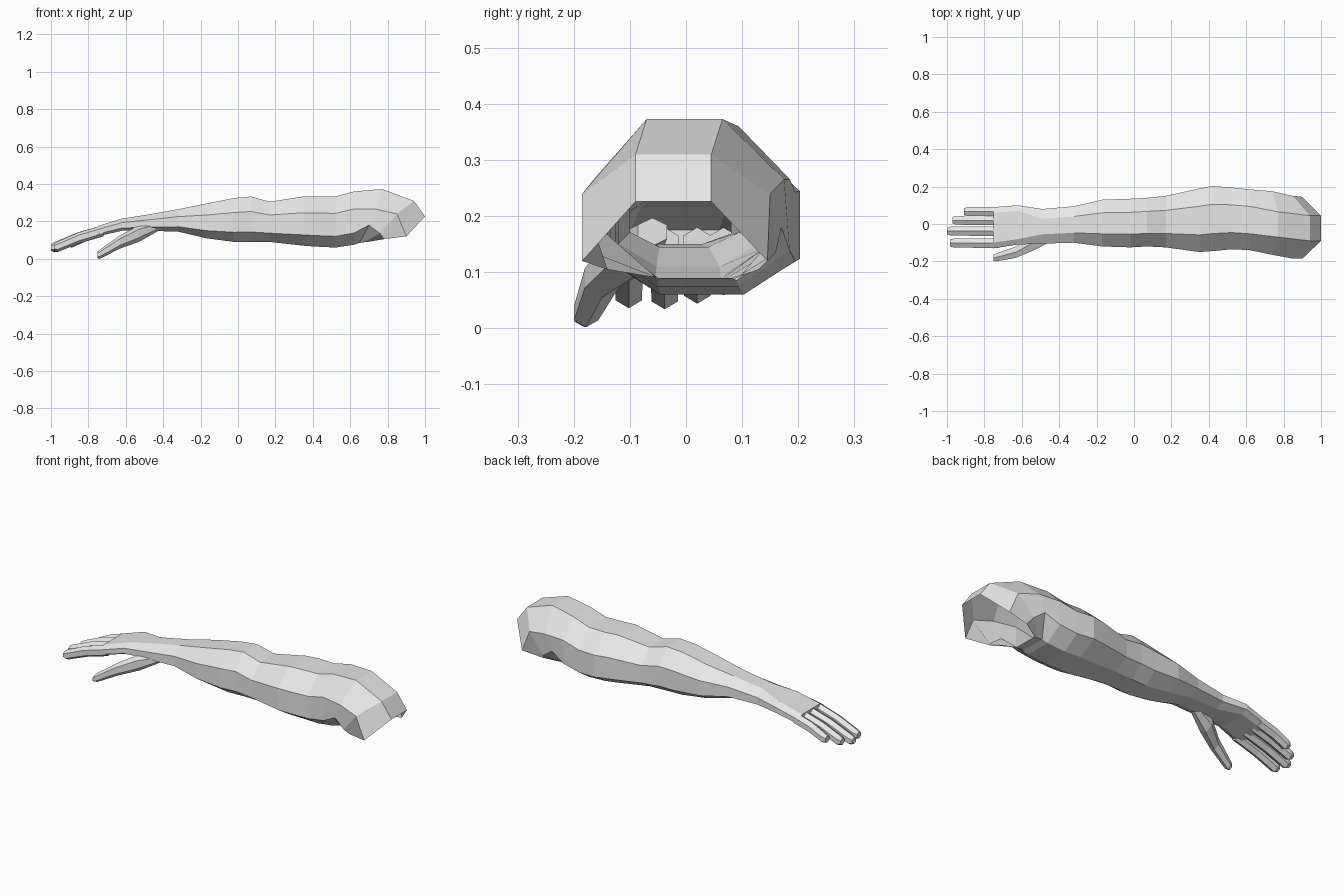
import bpy, bmesh, math

cube = bpy.data.objects.get("Cube")
if cube:
    bpy.data.objects.remove(cube, do_unlink=True)

skin = bpy.data.materials.new("plain_grey")
skin.use_nodes = True
GREY = (0.8, 0.8, 0.8, 1)
skin.diffuse_color = GREY
skin.node_tree.nodes["Principled BSDF"].inputs["Base Color"].default_value = GREY


def loft(name, rings, cap_start=True, cap_end=True):
    """Skin a list of equal-length point rings into one flat-shaded object."""
    bm = bmesh.new()
    loops = [[bm.verts.new(p) for p in ring] for ring in rings]
    for a, b in zip(loops, loops[1:]):
        for i in range(len(a)):
            j = (i + 1) % len(a)
            bm.faces.new((a[i], a[j], b[j], b[i]))
    if cap_start:
        bm.faces.new(loops[0])
    if cap_end:
        bm.faces.new(loops[-1])
    bmesh.ops.recalc_face_normals(bm, faces=bm.faces)
    mesh = bpy.data.meshes.new(name)
    bm.to_mesh(mesh)
    bm.free()
    mesh.materials.append(skin)
    obj = bpy.data.objects.new(name, mesh)
    bpy.context.collection.objects.link(obj)
    return obj


def ring_from_levels(levels):
    """Eight points from four levels (x, z, front y, back y), top to bottom."""
    front = [(x, yf, z) for x, z, yf, yb in levels]
    back = [(x, yb, z) for x, z, yf, yb in levels]
    return front + back[::-1]


def section(x, top, bottom, front, back):
    """Chamfered upright cross-section of the arm."""
    h, w = top - bottom, back - front
    lo, hi = (0.14, 0.86) if x < -0.55 else (0.27, 0.72)
    inner = (front + lo * w, front + hi * w)
    return ring_from_levels([
        (x, top, *inner),
        (x, top - 0.33 * h, front, back),
        (x, bottom + 0.22 * h, front, back),
        (x, bottom, *inner)])


def tube(name, path):
    """Six-sided digit with a ridge on top; path holds (x, y, z, ry, rz)."""
    rings = []
    for x, y, z, ry, rz in path:
        angles = [math.radians(90 + 60 * k) for k in range(6)]
        rings.append([(x, y + ry * math.cos(a), z + rz * math.sin(a)) for a in angles])
    return loft(name, rings)


# Palm, forearm and upper arm: x, top, bottom, front, back
arm = [section(*row) for row in (
    (-0.75, 0.175, 0.12, -0.13, 0.09),
    (-0.62, 0.215, 0.15, -0.11, 0.10),
    (-0.49, 0.235, 0.15, -0.105, 0.08),
    (-0.32, 0.265, 0.145, -0.10, 0.095),
    (-0.17, 0.295, 0.11, -0.12, 0.13),
    (-0.02, 0.325, 0.09, -0.125, 0.135),
    (0.07, 0.333, 0.09, -0.12, 0.14),
    (0.17, 0.305, 0.09, -0.125, 0.15),
    (0.35, 0.333, 0.07, -0.15, 0.19),
    (0.42, 0.333, 0.065, -0.145, 0.203),
    (0.52, 0.333, 0.06, -0.135, 0.195),
    (0.62, 0.36, 0.075, -0.14, 0.185))]

# Shoulder, sloping back to an open armpit
arm += [ring_from_levels(levels) for levels in (
    [(0.77, 0.373, -0.07, 0.065), (0.74, 0.265, -0.165, 0.175),
     (0.70, 0.18, -0.155, 0.17), (0.65, 0.085, -0.05, 0.09)],
    [(0.94, 0.31, -0.09, 0.045), (0.85, 0.24, -0.185, 0.15),
     (0.76, 0.135, -0.165, 0.16), (0.67, 0.088, -0.05, 0.085)],
    [(1.0, 0.226, -0.09, 0.045), (0.9, 0.12, -0.185, 0.145),
     (0.78, 0.105, -0.14, 0.13), (0.69, 0.09, -0.05, 0.08)])]
loft("arm_and_palm", arm, cap_end=False)

# Fingers: centre y, tip x, tip z
fingers = {
    "little_finger": (0.067, -0.91, 0.085),
    "ring_finger": (0.02, -0.97, 0.07),
    "middle_finger": (-0.038, -1.0, 0.06),
    "index_finger": (-0.102, -0.985, 0.062),
}
for name, (y, tip, z) in fingers.items():
    knuckle = -0.72
    mid = (knuckle + tip) / 2
    tube(name, [
        (knuckle, y, 0.15, 0.029, 0.03),
        (mid, y, (0.15 + z) / 2 + 0.005, 0.029, 0.03),
        (tip + 0.02, y, z + 0.002, 0.027, 0.028),
        (tip, y, z, 0.02, 0.018)])

# Thumb
tube("thumb", [
    (-0.43, -0.06, 0.172, 0.03, 0.025),
    (-0.53, -0.095, 0.135, 0.05, 0.045),
    (-0.63, -0.15, 0.09, 0.035, 0.035),
    (-0.735, -0.178, 0.027, 0.025, 0.025),
    (-0.75, -0.18, 0.02, 0.02, 0.018)])
